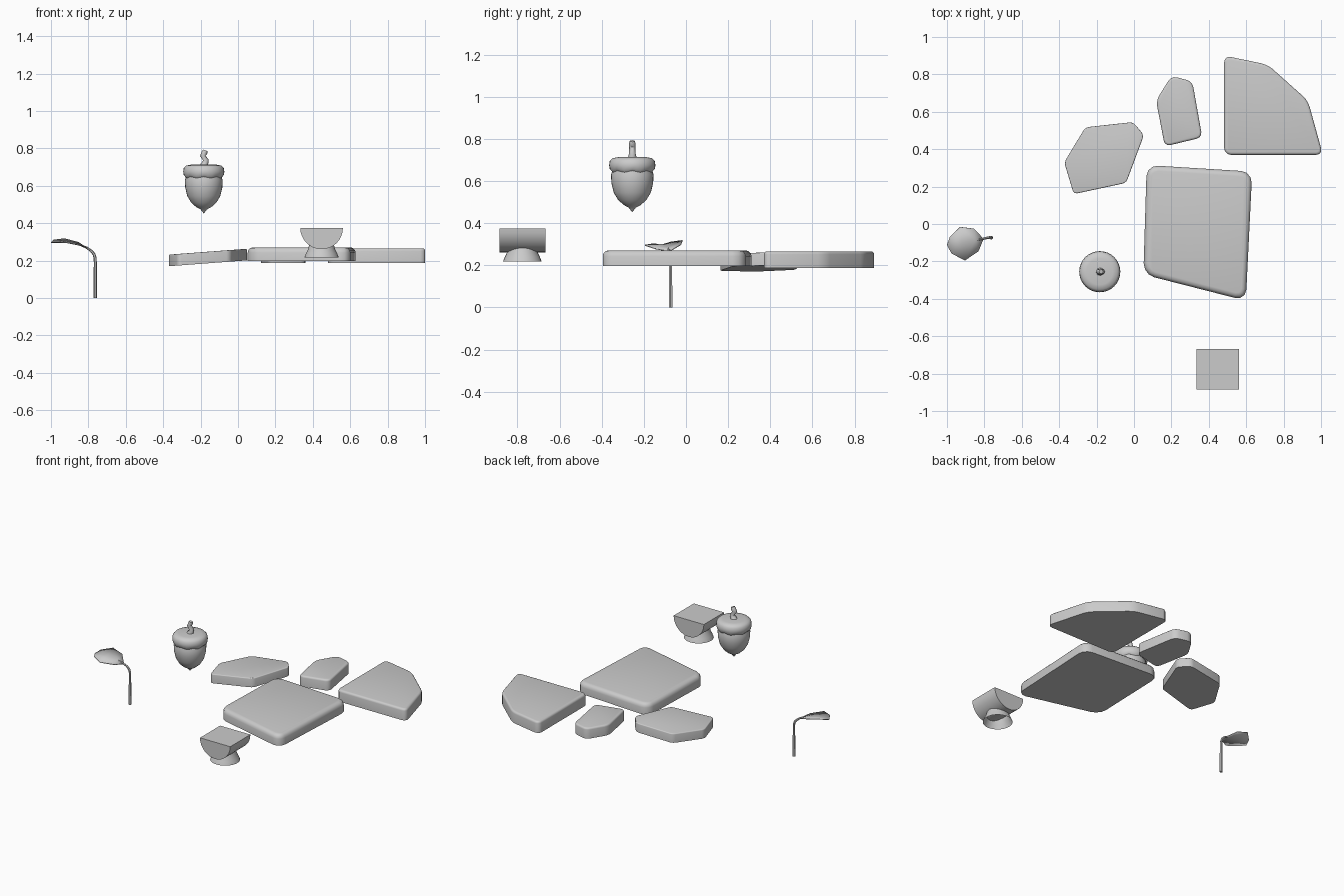
import bpy, bmesh, math
from mathutils import Vector

if "Cube" in bpy.data.objects:
    bpy.data.objects.remove(bpy.data.objects["Cube"])


def finish(name, bm, angle=35):
    """Turn a bmesh into a named object, smooth except at sharp edges."""
    bmesh.ops.recalc_face_normals(bm, faces=bm.faces[:])
    me = bpy.data.meshes.new(name)
    bm.to_mesh(me)
    bm.free()
    ob = bpy.data.objects.new(name, me)
    bpy.context.collection.objects.link(ob)
    smooth(ob, angle)
    return ob


def smooth(ob, angle):
    bpy.ops.object.select_all(action='DESELECT')
    ob.select_set(True)
    bpy.context.view_layer.objects.active = ob
    bpy.ops.object.shade_smooth_by_angle(angle=math.radians(angle))


def stone(name, outline, z0, thick, corner, edge, slope=0.0):
    """Flat slab with rounded corners and a rounded top rim."""
    bm = bmesh.new()
    face = bm.faces.new([bm.verts.new((x, y, 0)) for x, y in outline])
    ext = bmesh.ops.extrude_face_region(bm, geom=[face])
    for v in ext['geom']:
        if isinstance(v, bmesh.types.BMVert):
            v.co.z = thick
    if not face.is_valid or len(bm.faces) < len(outline) + 2:
        bottom = [v for v in bm.verts if v.co.z == 0]
        bmesh.ops.contextual_create(bm, geom=bottom)
    upright = [e for e in bm.edges if abs(e.verts[0].co.z - e.verts[1].co.z) > 0.01]
    bmesh.ops.bevel(bm, geom=upright, offset=corner, segments=3, profile=0.5, affect='EDGES')
    rim = [e for e in bm.edges if all(v.co.z > thick - 1e-4 for v in e.verts)]
    bmesh.ops.bevel(bm, geom=rim, offset=edge, segments=3, profile=0.5, affect='EDGES')
    x_min = min(x for x, y in outline)
    for v in bm.verts:
        v.co.z += z0 + slope * (v.co.x - x_min)
    return finish(name, bm, 40)


def lathe(name, profile, centre, segs=32, wave=None):
    """Revolve (radius, z) points; wave maps a profile index to a scallop height."""
    bm = bmesh.new()
    rings = []
    for i, (r, z) in enumerate(profile):
        ring = []
        for k in range(segs):
            a = 2 * math.pi * k / segs
            dz = (wave or {}).get(i, 0) * math.cos(8 * a)
            ring.append(bm.verts.new((centre[0] + r * math.cos(a),
                                      centre[1] + r * math.sin(a), z + dz)))
        rings.append(ring)
    for a, b in zip(rings, rings[1:]):
        for k in range(segs):
            n = (k + 1) % segs
            bm.faces.new((a[k], a[n], b[n], b[k]))
    bmesh.ops.remove_doubles(bm, verts=bm.verts[:], dist=1e-5)
    return finish(name, bm, 50)


def tube(name, points, sides=2):
    """Tapered tube through (x, y, z, radius) points."""
    cu = bpy.data.curves.new(name, 'CURVE')
    cu.dimensions = '3D'
    cu.bevel_depth = 1.0
    cu.bevel_resolution = sides
    cu.use_fill_caps = True
    sp = cu.splines.new('POLY')
    sp.points.add(len(points) - 1)
    for p, (x, y, z, r) in zip(sp.points, points):
        p.co = (x, y, z, 1)
        p.radius = r
    ob = bpy.data.objects.new(name, cu)
    bpy.context.collection.objects.link(ob)
    bpy.ops.object.select_all(action='DESELECT')
    ob.select_set(True)
    bpy.context.view_layer.objects.active = ob
    bpy.ops.object.convert(target='MESH')
    smooth(bpy.context.object, 50)


# Four stepping stones
stone("large_stone", [(0.068, 0.315), (0.632, 0.28), (0.598, -0.41), (0.05, -0.27)],
      0.197, 0.074, 0.06, 0.028)
stone("quarter_stone", [(0.482, 0.9), (0.715, 0.852), (0.93, 0.66), (1.01, 0.37), (0.482, 0.37)],
      0.188, 0.078, 0.035, 0.014)
stone("small_stone", [(0.165, 0.415), (0.365, 0.463), (0.312, 0.762), (0.2, 0.792), (0.118, 0.66)],
      0.187, 0.072, 0.03, 0.012)
stone("tilted_stone", [(-0.322, 0.16), (-0.042, 0.22), (0.053, 0.475), (-0.005, 0.545),
                       (-0.26, 0.517), (-0.373, 0.33)],
      0.17, 0.062, 0.02, 0.006, slope=0.075)

# Acorn: nut, scalloped cap and crooked stalk
ACORN = (-0.183, -0.255)
lathe("acorn_nut", [(0, 0.452), (0.008, 0.462), (0.017, 0.474), (0.04, 0.486), (0.067, 0.51),
                    (0.088, 0.545), (0.099, 0.59), (0.101, 0.63), (0.09, 0.665)], ACORN)
lathe("acorn_cap", [(0.085, 0.655), (0.098, 0.645), (0.107, 0.655), (0.11, 0.675), (0.107, 0.695),
                    (0.095, 0.708), (0.07, 0.713), (0, 0.713)], ACORN, wave={1: 0.004, 2: 0.003})
ax, ay = ACORN
tube("acorn_stalk", [(ax, ay, 0.70, 0.026), (ax + 0.006, ay, 0.72, 0.018),
                     (ax + 0.012, ay, 0.737, 0.015), (ax - 0.005, ay, 0.76, 0.015),
                     (ax + 0.004, ay, 0.778, 0.016), (ax + 0.008, ay, 0.79, 0.012)])

# Half-round block on a flared, open foot
bm = bmesh.new()
arc = [(0.447 + 0.114 * math.cos(t), 0.375 - 0.114 * math.sin(t))
       for t in (math.pi * i / 16 for i in range(17))]
front = bm.faces.new([bm.verts.new((x, -0.885, z)) for x, z in arc])
back = bm.faces.new([bm.verts.new((x, -0.668, z)) for x, z in arc])
for i in range(17):
    n = (i + 1) % 17
    bm.faces.new((front.verts[i], front.verts[n], back.verts[n], back.verts[i]))
finish("half_round_block", bm)
lathe("block_foot", [(0.092, 0.217), (0.083, 0.24), (0.073, 0.26), (0.066, 0.285)], (0.447, -0.777))

# Leaf sprout: bent stem and folded leaf
tube("leaf_stem", [(-0.763, -0.073, 0, 0.010), (-0.763, -0.073, 0.19, 0.008),
                   (-0.764, -0.072, 0.215, 0.008), (-0.77, -0.072, 0.235, 0.008),
                   (-0.785, -0.074, 0.253, 0.007), (-0.81, -0.08, 0.27, 0.006),
                   (-0.84, -0.085, 0.282, 0.004)], 1)
rib = [(-0.805, -0.079, 0.266), (-0.85, -0.087, 0.284), (-0.92, -0.1, 0.297), (-1.0, -0.113, 0.297)]
side_a = [(-0.855, -0.025, 0.298), (-0.93, -0.016, 0.317), (-0.985, -0.07, 0.31)]
side_b = [(-0.832, -0.146, 0.279), (-0.904, -0.195, 0.295), (-0.975, -0.158, 0.301)]
bm = bmesh.new()
rv = [bm.verts.new(p) for p in rib]
for side in (side_a, side_b):
    s = [bm.verts.new(p) for p in side]
    bm.faces.new((rv[0], rv[1], s[0]))
    bm.faces.new((rv[1], rv[2], s[1], s[0]))
    bm.faces.new((rv[2], rv[3], s[2], s[1]))
leaf = finish("leaf", bm, 20)
mod = leaf.modifiers.new("thickness", 'SOLIDIFY')
mod.thickness = 0.005
mod.offset = 0
